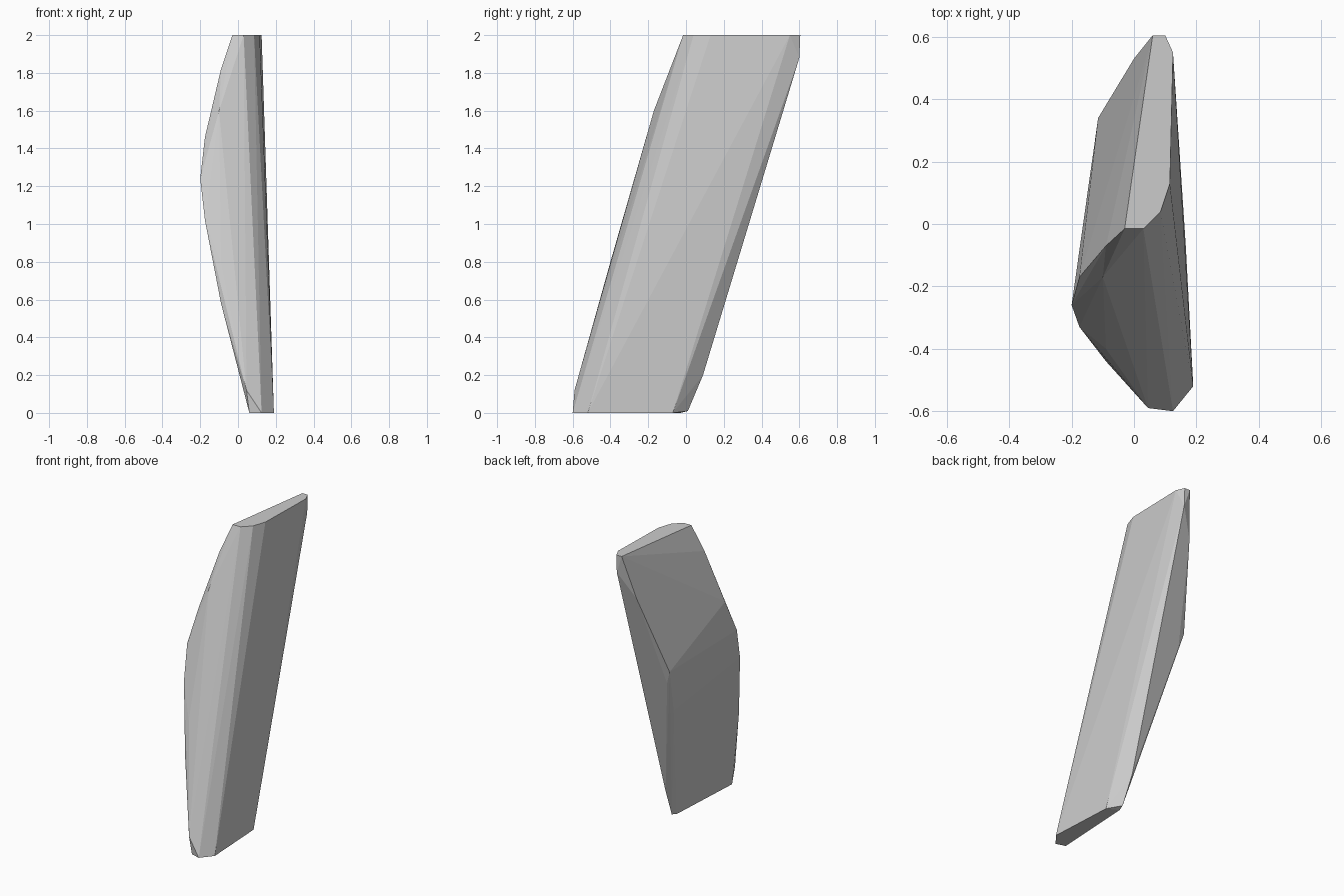
import bpy
import bmesh
import math

# Remove the default cube
default_cube = bpy.data.objects.get("Cube")
if default_cube:
    bpy.data.objects.remove(default_cube, do_unlink=True)


def make_material(name, colour):
    material = bpy.data.materials.new(name)
    material.use_nodes = True
    material.diffuse_color = colour
    shader = next(n for n in material.node_tree.nodes if n.type == "BSDF_PRINCIPLED")
    shader.inputs["Base Color"].default_value = colour
    return material


def faceted_solid(name, outlines, material):
    """Stretch flat facets over a set of guiding outlines."""
    mesh = bpy.data.meshes.new(name)
    bm = bmesh.new()
    for outline in outlines:
        for point in outline:
            bm.verts.new(point)
    bmesh.ops.convex_hull(bm, input=bm.verts[:], use_existing_faces=False)
    loose = [v for v in bm.verts if not v.link_faces]
    bmesh.ops.delete(bm, geom=loose, context="VERTS")
    # Merge nearly level triangles into clean planar facets
    bmesh.ops.dissolve_limit(bm, angle_limit=math.radians(0.5),
                             verts=bm.verts[:], edges=bm.edges[:])
    bmesh.ops.recalc_face_normals(bm, faces=bm.faces[:])
    for face in bm.faces:
        face.smooth = False
    bm.to_mesh(mesh)
    bm.free()
    mesh.materials.append(material)
    shard = bpy.data.objects.new(name, mesh)
    bpy.context.collection.objects.link(shard)
    return shard


def at_height(z, outline):
    return [(x, y, z) for x, y in outline]


# Flat top and bottom outlines
top_cap = at_height(2, [(-.03, -.015), (.03, -.015), (.085, .04), (.115, .13),
                        (.125, .55), (.1, .605), (.06, .605)])
bottom_cap = at_height(0, [(.06, -.58), (.125, -.6), (.19, -.52),
                           (.166, -.07), (.09, -.03)])

# Bulging front edge, from foot to tip
front_edge = [(.045, -.59, .12), (-.09, -.44, .58), (-.09, -.4, .8),
              (-.175, -.33, 1.02), (-.2, -.26, 1.24), (-.175, -.17, 1.46),
              (-.1, -.17, 1.6), (-.09, -.07, 1.82)]

# Bevelled back edge, from foot to tip
back_edge = [(.1, .01, .01), (.09, .09, .2), (-.065, .225, .84),
             (-.085, .325, 1.07), (-.115, .34, 1.16), (0, .53, 1.7),
             (.1, .6, 1.88)]

stone_grey = make_material("stone_grey", (.6, .6, .6, 1))
faceted_solid("stone_shard", [top_cap, bottom_cap, front_edge, back_edge], stone_grey)
